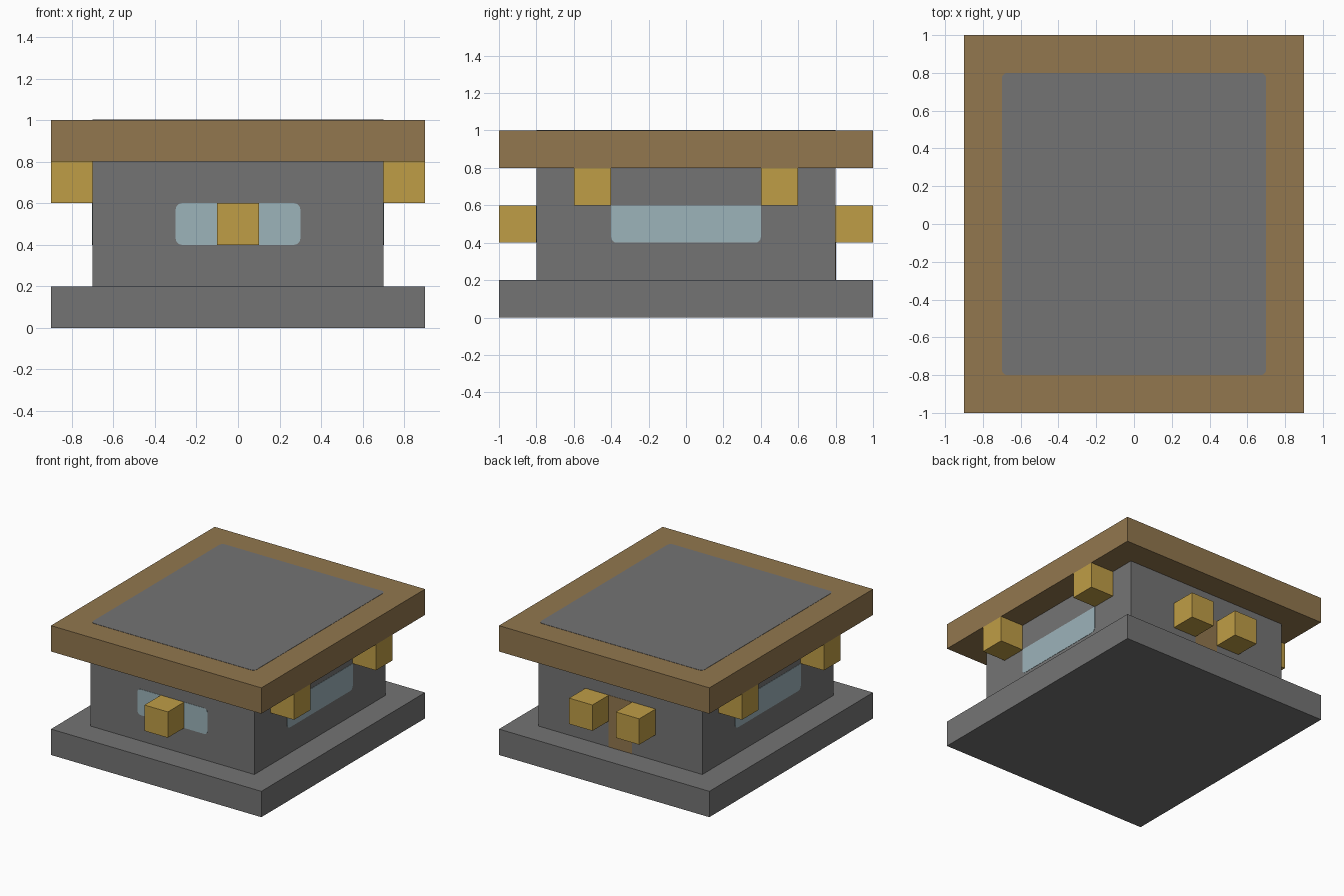
import bpy, bmesh, math
from mathutils import Matrix

cube = bpy.data.objects.get("Cube")
if cube:
    bpy.data.objects.remove(cube, do_unlink=True)


def material(name, rgb):
    """Flat material from 0-255 display values, stored as linear."""
    linear = [((c / 255 + 0.055) / 1.055) ** 2.4 for c in rgb]
    mat = bpy.data.materials.new(name)
    mat.use_nodes = True
    mat.diffuse_color = (*linear, 1)
    bsdf = mat.node_tree.nodes["Principled BSDF"]
    bsdf.inputs["Base Color"].default_value = (*linear, 1)
    bsdf.inputs["Roughness"].default_value = 0.9
    return mat


stone = material("stone grey", (116, 116, 116))
wood = material("wood brown", (146, 119, 78))
gold = material("lantern gold", (191, 157, 70))
glass = material("window glass", (156, 179, 186))


def finish(name, bm, mat):
    mesh = bpy.data.meshes.new(name)
    bm.to_mesh(mesh)
    bm.free()
    mesh.materials.append(mat)
    obj = bpy.data.objects.new(name, mesh)
    bpy.context.collection.objects.link(obj)
    return obj


def box(name, centre, size, mat):
    bm = bmesh.new()
    bmesh.ops.create_cube(bm, size=1,
                          matrix=Matrix.Translation(centre) @ Matrix.Diagonal((*size, 1)))
    return finish(name, bm, mat)


def plate(name, width, height, place, mat, top_radius=0.03, radius=0.03):
    """Thin rounded panel, drawn in XY, facing +Z, then placed."""
    bm = bmesh.new()
    verts = []
    corners = [(1, 1, top_radius), (-1, 1, top_radius), (-1, -1, radius), (1, -1, radius)]
    for i, (sx, sy, r) in enumerate(corners):
        steps = 4 if r else 0
        for s in range(steps + 1):
            a = math.pi / 2 * (i + s / max(steps, 1))
            x = sx * (width / 2 - r) + r * math.cos(a)
            y = sy * (height / 2 - r) + r * math.sin(a)
            verts.append(bm.verts.new((x, y, 0)))
    face = bm.faces.new(verts)
    extruded = bmesh.ops.extrude_face_region(bm, geom=[face])
    bmesh.ops.translate(bm, vec=(0, 0, 0.002),
                        verts=[v for v in extruded["geom"] if isinstance(v, bmesh.types.BMVert)])
    bmesh.ops.recalc_face_normals(bm, faces=bm.faces)
    bm.transform(place)
    return finish(name, bm, mat)


def on_wall(turn, distance, z):
    """Upright placement on the wall, turned from the front about the vertical axis."""
    return (Matrix.Rotation(math.radians(turn), 4, 'Z')
            @ Matrix.Translation((0, -distance, z))
            @ Matrix.Rotation(math.pi / 2, 4, 'X'))


# Main slabs and walls
box("base_slab", (0, 0, 0.1), (1.8, 2, 0.2), stone)
box("walls", (0, 0, 0.5), (1.4, 1.6, 0.6), stone)
box("roof_slab", (0, 0, 0.9), (1.8, 2, 0.2), wood)
plate("roof_inlay", 1.4, 1.6, Matrix.Translation((0, 0, 1)), stone)

# Windows and door
plate("front_window", 0.6, 0.2, on_wall(0, 0.8, 0.5), glass)
plate("left_window", 0.8, 0.2, on_wall(90, 0.7, 0.5), glass, top_radius=0)
plate("right_window", 0.8, 0.2, on_wall(-90, 0.7, 0.5), glass, top_radius=0)
plate("back_door", 0.2, 0.4, on_wall(180, 0.8, 0.4), wood, 0, 0)

# Lantern blocks
lantern = (0.2, 0.2, 0.2)
box("front_lantern", (0, -0.9, 0.5), lantern, gold)
for side, sx in (("left", 1), ("right", -1)):
    box(f"back_{side}_lantern", (sx * 0.2, 0.9, 0.5), lantern, gold)
    for end, sy in (("front", -1), ("rear", 1)):
        box(f"{side}_{end}_eave_lantern", (sx * 0.8, sy * 0.5, 0.7), lantern, gold)
